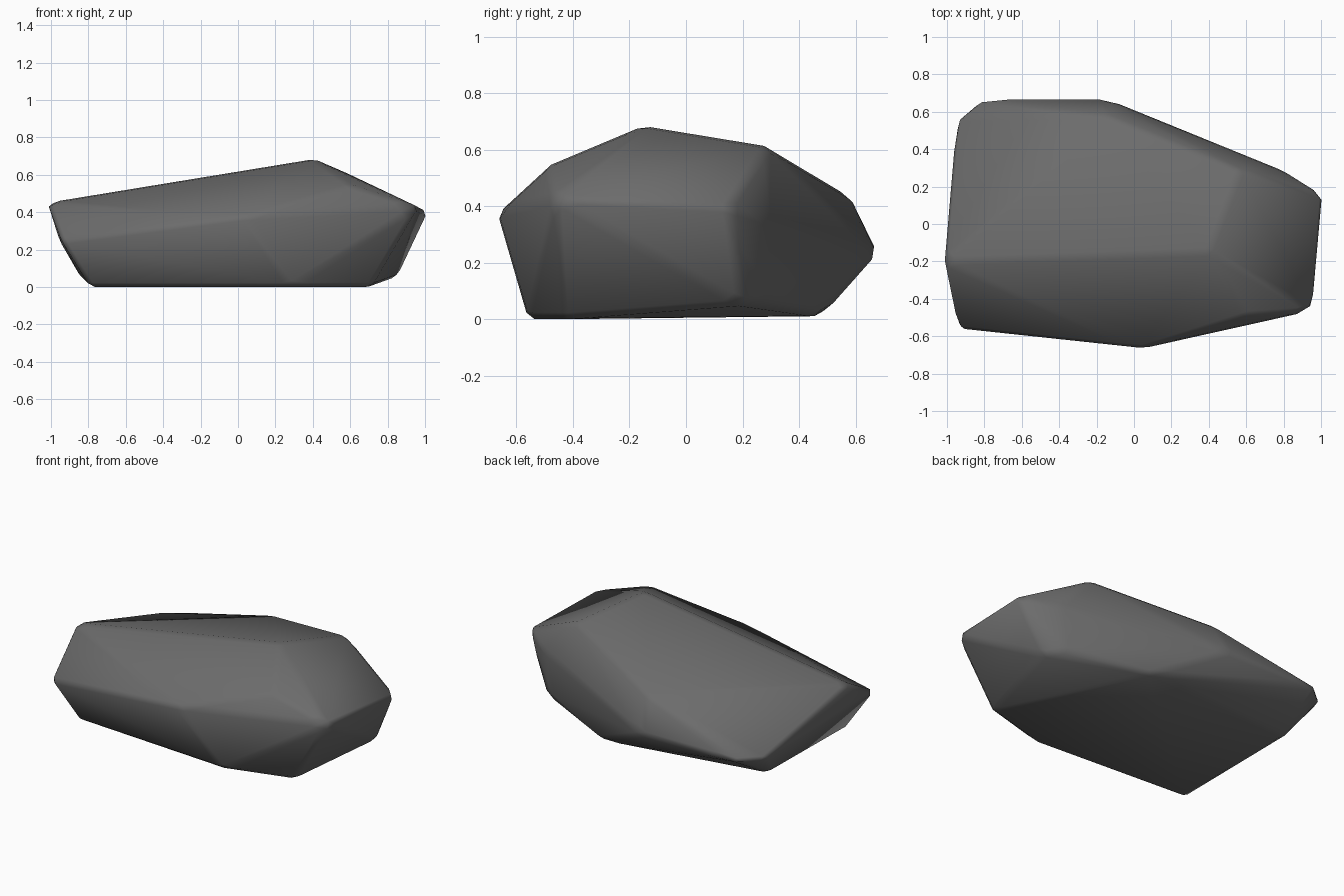
import bpy, bmesh

cube = bpy.data.objects.get("Cube")
if cube:
    bpy.data.objects.remove(cube, do_unlink=True)


def hull_mesh(points, flatness):
    """Closed convex solid around the points, with nearly flat facets merged."""
    bm = bmesh.new()
    for p in points:
        bm.verts.new(p)
    hull = bmesh.ops.convex_hull(bm, input=bm.verts[:])
    loose = {g for g in hull["geom_interior"] + hull["geom_unused"]
             if isinstance(g, bmesh.types.BMVert)}
    bmesh.ops.delete(bm, geom=list(loose), context='VERTS')
    bmesh.ops.dissolve_limit(bm, angle_limit=flatness, verts=bm.verts[:], edges=bm.edges[:])
    bmesh.ops.recalc_face_normals(bm, faces=bm.faces[:])
    return bm


# Corners of the boulder, grouped by region
crest = [(-1.02, -.2, .455), (.4, -.15, .688), (.57, .29, .615)]
back_rim = [(.1, .49, .49), (-.13, .575, .445)]
back_tips = [(-.82, .675, .24), (-.955, .56, .25), (-.16, .675, .23)]
front_rim = [(-.945, -.565, .25), (.04, -.67, .38), (.6, -.49, .545), (.96, -.465, .43)]
right_end = [(1.015, .15, .4), (.8, .285, .36)]
base = [(-.79, -.49, 0), (.28, -.56, 0), (.71, -.44, 0), (.85, .2, .05),
        (.76, .28, .08), (.28, .48, .01), (-.84, .36, .05)]

# Facet the stone, then chamfer its edges
rough = hull_mesh(crest + back_rim + back_tips + front_rim + right_end + base, .08)
bmesh.ops.bevel(rough, geom=rough.verts[:] + rough.edges[:], offset=.035, segments=1,
                profile=.5, affect='EDGES', clamp_overlap=True)
stone_bm = hull_mesh([v.co.copy() for v in rough.verts], .02)
rough.free()

mesh = bpy.data.meshes.new("boulder")
stone_bm.to_mesh(mesh)
stone_bm.free()
boulder = bpy.data.objects.new("boulder", mesh)
bpy.context.collection.objects.link(boulder)
mesh.shade_smooth()

# Stone colour
stone = bpy.data.materials.new("dark grey stone")
stone.use_nodes = True
grey = (.15, .15, .15, 1)
stone.diffuse_color = grey
stone.node_tree.nodes["Principled BSDF"].inputs["Base Color"].default_value = grey
mesh.materials.append(stone)
